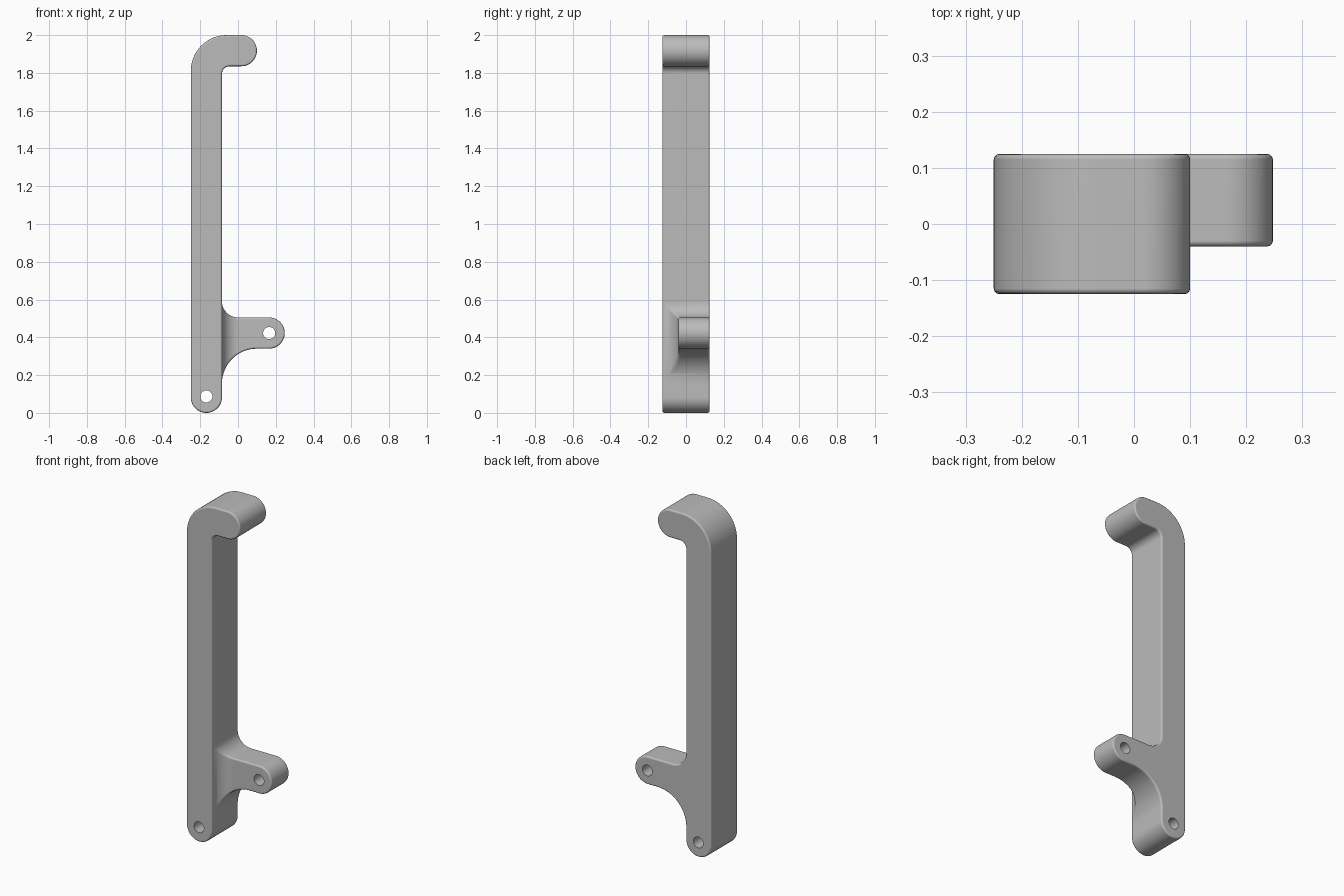
import bpy
import bmesh
from math import sin, cos, acos, sqrt, pi, radians

cube = bpy.data.objects.get("Cube")
if cube:
    bpy.data.objects.remove(cube, do_unlink=True)

R = 0.0825          # half width of the bar and arm
INNER = -0.085      # inner side of the bar
FRONT, BACK, ARM_FRONT = -0.125, 0.125, -0.04
FILLET = 0.085
STEPS = 10


def arc(cx, cz, r, start, end, n):
    angles = [radians(start + (end - start) * i / n) for i in range(n + 1)]
    return [(cx + r * cos(a), cz + r * sin(a)) for a in angles]


def front_y(x):
    """Front surface of the arm, sweeping back in a concave quarter round."""
    return FRONT + sqrt(max(FILLET ** 2 - x * x, 0)) if x < 0 else ARM_FRONT


# Outline sections, counter-clockwise from the rounded foot
foot = arc(-0.1675, R, R, 180, 360, 24)
columns = [-FILLET * cos(pi / 2 * i / STEPS) for i in range(STEPS)] + [0.0]
low_r = 0.185
under = [(x, 0.155 + sqrt(max(low_r ** 2 - (x - 0.1) ** 2, 0))) for x in columns]
over = [(x, 0.59 - sqrt(max(FILLET ** 2 - x * x, 0))) for x in reversed(columns)]
tip = arc(0.1, 0.155, low_r, 180 - acos(0.1 / low_r) * 180 / pi, 90, 6)[1:]
tip += arc(0.165, 0.4225, R, -90, 90, 24)
hook = arc(-0.045, 1.795, 0.04, 180, 90, 8)
hook += arc(0.0175, 2 - R, R, -90, 90, 24)
hook += arc(-0.06, 1.81, 0.19, 90, 180, 16)

# One solid: full-depth bar with a shallower side arm
bm = bmesh.new()
arm = under + tip + over
outline = foot + arm + hook
first, last = len(foot), len(foot) + len(arm)
front, back = [], []
for i, (x, z) in enumerate(outline):
    y = front_y(x) if first <= i < last else FRONT
    front.append(bm.verts.new((x, y, z)))
    back.append(bm.verts.new((x, BACK, z)))
count = len(outline)
for i in range(count):
    j = (i + 1) % count
    bm.faces.new((front[i], back[i], back[j], front[j]))
bm.faces.new(back)
bm.faces.new(front[:first + 1] + front[last - 1:])
for i in range(STEPS):
    a, b = first + i, last - 1 - i
    bm.faces.new((front[a], front[a + 1], front[b - 1], front[b]))
bm.faces.new(front[first + STEPS:last - STEPS])
bmesh.ops.recalc_face_normals(bm, faces=bm.faces)

# Softened rims
rims = [e for e in bm.edges if e.calc_face_angle() > 0.6 and e.is_convex]
bmesh.ops.bevel(bm, geom=rims, offset=0.01, offset_type='OFFSET', segments=3,
                profile=0.5, affect='EDGES', clamp_overlap=False)
bmesh.ops.recalc_face_normals(bm, faces=bm.faces)
mesh = bpy.data.meshes.new("hook_bracket")
bm.to_mesh(mesh)
bm.free()
bracket = bpy.data.objects.new("hook_bracket", mesh)
bpy.context.collection.objects.link(bracket)

grey = bpy.data.materials.new("plain grey")
grey.use_nodes = True
colour = (0.5, 0.5, 0.5, 1)
grey.diffuse_color = colour
grey.node_tree.nodes["Principled BSDF"].inputs["Base Color"].default_value = colour
mesh.materials.append(grey)


def select_only(obj):
    bpy.ops.object.select_all(action='DESELECT')
    obj.select_set(True)
    bpy.context.view_layer.objects.active = obj


# Screw holes through the foot and the arm tip
for x, z in ((-0.1675, 0.087), (0.165, 0.4225)):
    bpy.ops.mesh.primitive_cylinder_add(vertices=32, radius=0.032, depth=0.5,
                                        location=(x, 0, z), rotation=(pi / 2, 0, 0))
    cutter = bpy.context.object
    cutter.name = "hole_cutter"
    cutter.hide_render = True
    cutter.data.materials.append(grey)
    select_only(bracket)
    cut = bracket.modifiers.new("hole", 'BOOLEAN')
    cut.operation = 'DIFFERENCE'
    cut.solver = 'EXACT'
    cut.object = cutter
    bpy.ops.object.modifier_apply(modifier=cut.name)
    bpy.data.objects.remove(cutter, do_unlink=True)

# Smooth rounds with flat broad faces
select_only(bracket)
bpy.ops.object.shade_smooth_by_angle(angle=radians(35))
weighted = bracket.modifiers.new("weighted_normals", 'WEIGHTED_NORMAL')
weighted.keep_sharp = True
